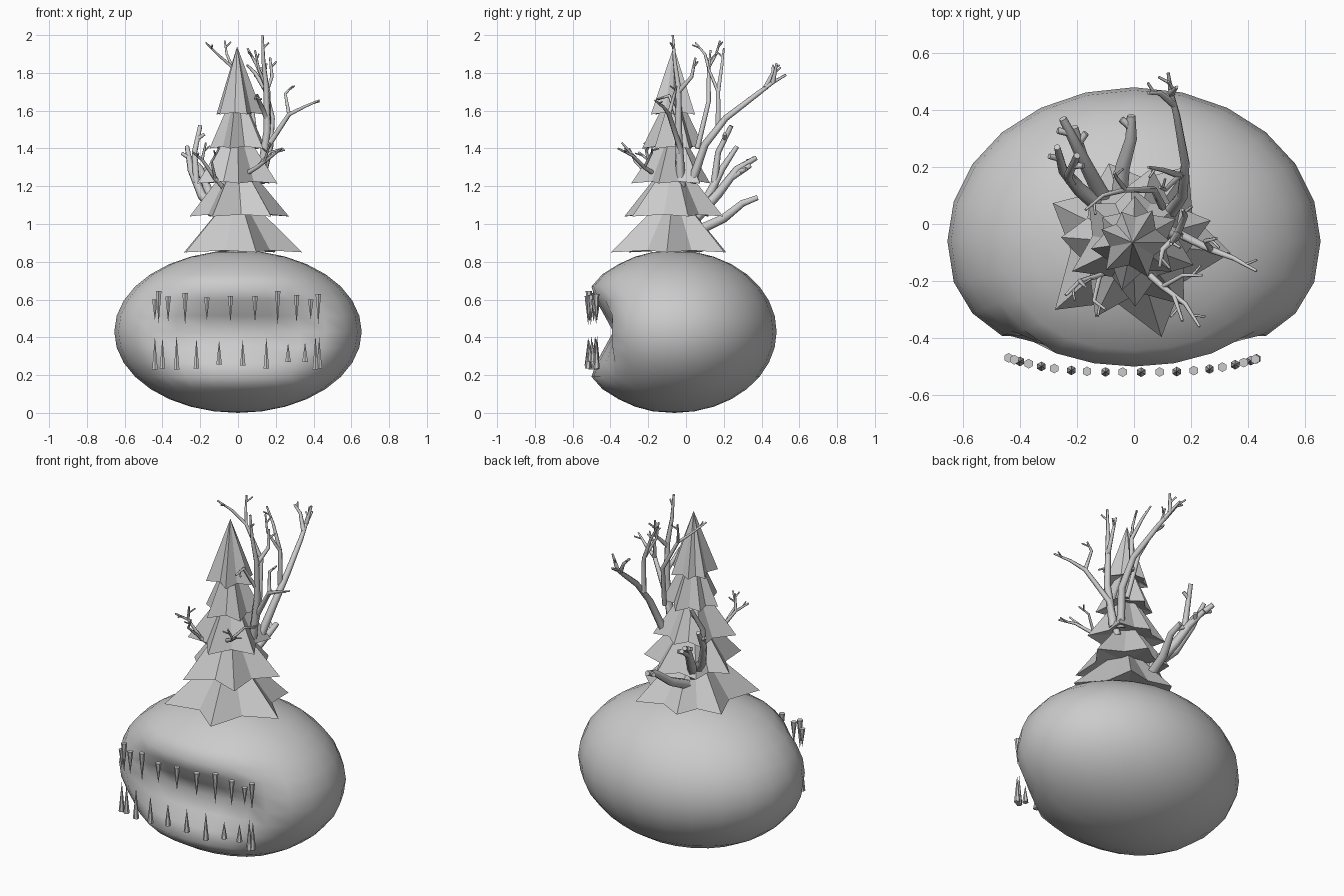
import bpy, bmesh
from math import sin, cos, radians, exp
from mathutils import Vector


def finish(bm, name):
    bmesh.ops.recalc_face_normals(bm, faces=bm.faces)
    me = bpy.data.meshes.new(name)
    bm.to_mesh(me)
    bm.free()
    ob = bpy.data.objects.new(name, me)
    bpy.context.collection.objects.link(ob)
    return ob


# Round body, fuller in front, with a V-shaped mouth groove between two lips
bm = bmesh.new()
bmesh.ops.create_uvsphere(bm, u_segments=24, v_segments=16, radius=1)
for v in bm.verts:
    x, z, n = v.co.x * 0.655, v.co.z * 0.43, v.co.y
    y = -0.06 + (n * 0.54 if n > 0 else -0.46 * abs(n) ** 0.86)
    if n < -0.05:
        t = min(max((0.5 - abs(x)) / 0.24, 0), 1)
        f = t * t * (3 - 2 * t)
        d = abs(z)
        y += f * (0.135 * max(0, 1 - d / 0.22) - 0.05 * exp(-((d - 0.26) / 0.1) ** 2))
    v.co = (x, y, z + 0.43)
body = finish(bm, "body")
bpy.context.view_layer.objects.active = body
body.select_set(True)
bpy.ops.object.shade_smooth_by_angle(angle=radians(60))


# Two rows of thin hexagonal teeth: (x, base z, tip z)
upper = [(-.44, .60, .49), (-.42, .645, .47), (-.37, .615, .48), (-.28, .635, .465),
         (-.165, .61, .49), (-.04, .62, .48), (.09, .62, .48), (.21, .645, .465),
         (.31, .625, .475), (.385, .60, .495), (.425, .63, .47)]
lower = [(-.44, .23, .405), (-.40, .235, .40), (-.325, .23, .41), (-.22, .235, .395),
         (-.10, .255, .385), (.025, .25, .385), (.15, .235, .40), (.265, .27, .37),
         (.355, .27, .375), (.41, .23, .41), (.43, .235, .40)]


def teeth(name, row):
    bm = bmesh.new()
    for x, zb, zt in row:
        y = -0.52 + 0.05 * abs(x / 0.44) ** 3
        ring = [bm.verts.new((x + 0.017 * sin(radians(60 * i)),
                              y + 0.017 * cos(radians(60 * i)), zb)) for i in range(6)]
        tip = bm.verts.new((x, y, zt))
        bm.faces.new(ring)
        for i in range(6):
            bm.faces.new((ring[i], ring[(i + 1) % 6], tip))
    finish(bm, name)


teeth("upper_teeth", upper)
teeth("lower_teeth", lower)


# Fir tree tiers: six-pointed star cones with slightly hollow undersides
star = [(-74, 1.0), (-7, .98), (54, .93), (108, .82), (155, .9), (221, 1.05)]


def tier(name, z, apex, r, turn):
    bm = bmesh.new()
    ring = []
    for i, (a, k) in enumerate(star):
        nxt = star[(i + 1) % 6][0] + (360 if i == 5 else 0)
        for ang, rad, dz in ((a, r * k, 0), ((a + nxt) / 2, r * 0.64, 0.01)):
            t = radians(ang + turn)
            ring.append(bm.verts.new((rad * cos(t), -0.06 + rad * sin(t), z + dz)))
    top = bm.verts.new((-0.005, -0.065, apex))
    under = bm.verts.new((0, -0.06, z + 0.05))
    n = len(ring)
    for i in range(n):
        a, b = ring[i], ring[(i + 1) % n]
        bm.faces.new((a, b, top))
        bm.faces.new((b, a, under))
    finish(bm, name)


for i, t in enumerate([(.85, 1.19, .35, 0), (1.04, 1.37, .285, 22), (1.215, 1.55, .23, -15),
                       (1.40, 1.74, .17, 35), (1.58, 1.94, .135, 5)]):
    tier("tree_tier_%d" % (i + 1), *t)

# Trunk stub
bm = bmesh.new()
bmesh.ops.create_cone(bm, cap_ends=True, segments=8, radius1=0.07, radius2=0.05, depth=0.4)
bmesh.ops.translate(bm, verts=bm.verts, vec=(0, -0.06, 0.98))
finish(bm, "trunk")


# Bare branches: tapered six-sided tubes, each tip with a small side twig
def branch(name, r0, r1, *paths):
    cu = bpy.data.curves.new(name, "CURVE")
    cu.dimensions = "3D"
    cu.bevel_depth = 1
    cu.bevel_resolution = 1
    cu.use_fill_caps = True

    def tube(pts, start, end):
        sp = cu.splines.new("POLY")
        sp.points.add(len(pts) - 1)
        for i, p in enumerate(pts):
            sp.points[i].co = (*p, 1)
            sp.points[i].radius = start + (end - start) * i / (len(pts) - 1)

    for j, pts in enumerate(paths):
        tube(pts, r0 if j == 0 else (r0 + r1) / 2.2, r1)
        a, b = Vector(pts[-2]), Vector(pts[-1])
        d = (b - a).normalized()
        side = d.cross(Vector((0, 0, 1))).normalized() * (1 if j % 2 else -1)
        p = a.lerp(b, 0.5)
        q = p + (d * 0.6 + side * 0.7) * 0.05
        tube([p, q], r1, r1 * 0.8)
    ob = bpy.data.objects.new(name, cu)
    bpy.context.collection.objects.link(ob)


branch("right_branch", .02, .005,
       [(.1, -.02, 1.2), (.15, -.03, 1.4), (.27, -.09, 1.58), (.35, -.12, 1.62), (.43, -.165, 1.655)],
       [(.27, -.09, 1.58), (.25, -.06, 1.69), (.29, -.05, 1.73)])
branch("tall_branch", .024, .006,
       [(.12, -.03, 1.25), (.155, -.04, 1.5), (.15, -.04, 1.72), (.135, -.06, 1.86), (.13, -.07, 2.0)],
       [(.15, -.04, 1.7), (.18, .03, 1.78), (.17, .05, 1.88)],
       [(.155, -.04, 1.55), (.10, -.09, 1.68), (.09, -.15, 1.66)])
branch("back_branch", .024, .006,
       [(.12, .03, 1.22), (.17, .1, 1.42), (.18, .21, 1.56), (.15, .38, 1.69), (.13, .46, 1.75), (.12, .53, 1.79)],
       [(.14, .42, 1.72), (.09, .46, 1.8), (.05, .46, 1.84)],
       [(.13, .46, 1.75), (.15, .48, 1.85)])
branch("back_upright_branch", .016, .005,
       [(.16, .17, 1.5), (.16, .17, 1.7), (.1, .19, 1.84), (.05, .2, 1.93)],
       [(.16, .17, 1.7), (.11, .12, 1.82), (.09, .13, 1.92)])
branch("high_left_branch", .014, .005,
       [(.1, .06, 1.4), (.07, .12, 1.65), (-.03, .12, 1.83), (-.11, .1, 1.9), (-.17, .05, 1.96)],
       [(-.03, .12, 1.83), (-.06, .16, 1.9), (-.07, .18, 1.97)])
branch("left_back_branch", .031, .012,
       [(-.08, .03, 1.04), (-.19, .12, 1.15), (-.25, .19, 1.29), (-.27, .27, 1.41)],
       [(-.22, .15, 1.22), (-.23, .17, 1.38), (-.2, .24, 1.52)])
branch("left_back_branch_low", .031, .014,
       [(-.08, .04, 1.02), (-.15, .17, 1.16), (-.2, .27, 1.29), (-.25, .37, 1.35)],
       [(-.18, .23, 1.24), (-.21, .34, 1.31)])
branch("center_back_branch", .031, .015,
       [(-.06, .03, .95), (-.04, .2, 1.03), (-.01, .3, 1.11), (-.01, .38, 1.14)])
branch("front_branch", .014, .005,
       [(0, -.13, 1.24), (.1, -.22, 1.3), (.18, -.28, 1.36), (.23, -.36, 1.4)],
       [(.14, -.25, 1.33), (.17, -.34, 1.43)],
       [(.1, -.22, 1.3), (.17, -.18, 1.38), (.24, -.18, 1.4)])
branch("front_left_branch", .014, .005,
       [(-.04, -.1, 1.15), (-.12, -.18, 1.24), (-.19, -.2, 1.34), (-.24, -.25, 1.38)],
       [(-.12, -.18, 1.24), (-.14, -.27, 1.33), (-.1, -.3, 1.4)],
       [(-.19, -.2, 1.34), (-.17, -.22, 1.43)])
